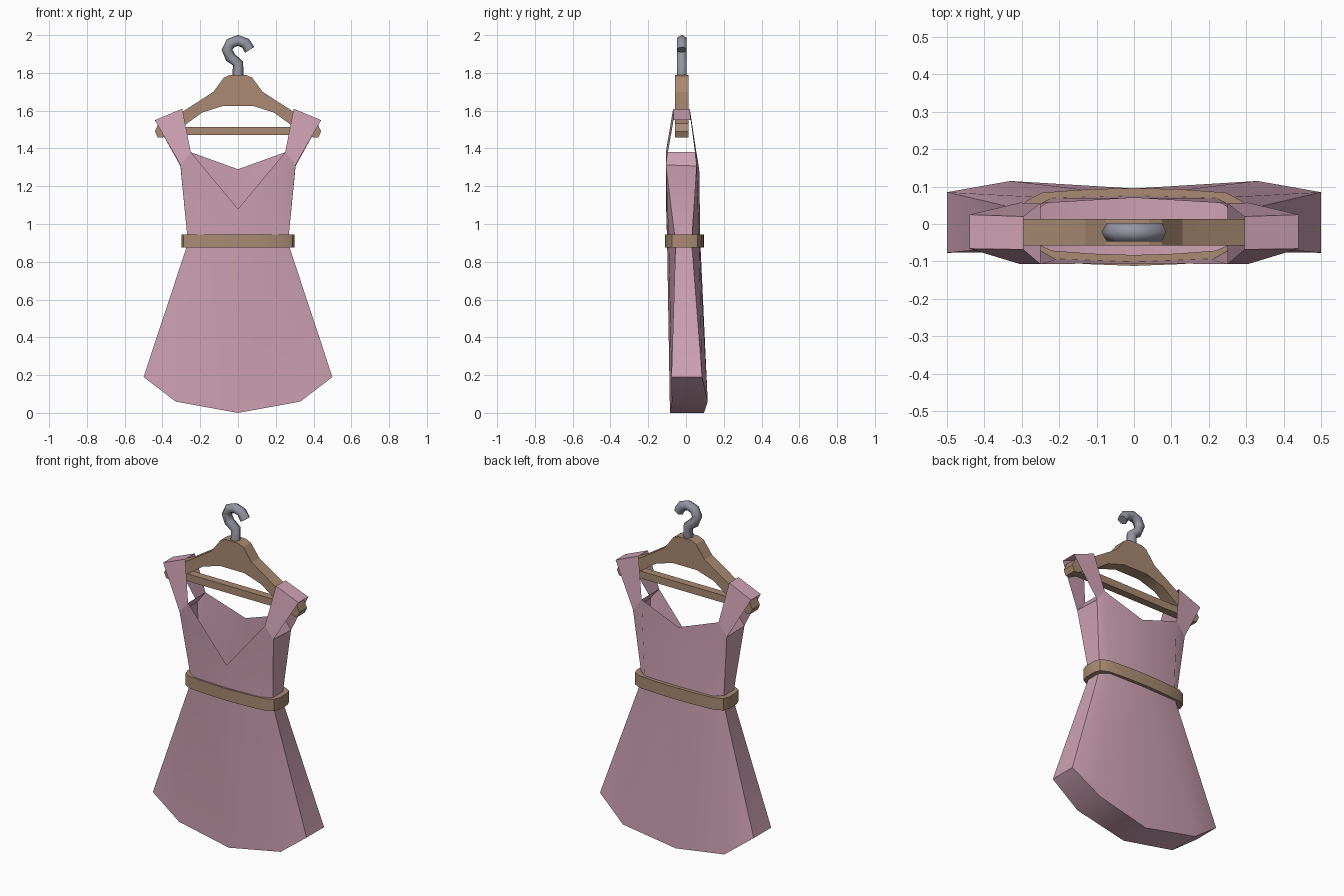
import bpy, bmesh, math
from mathutils import Vector

if "Cube" in bpy.data.objects:
    bpy.data.objects.remove(bpy.data.objects["Cube"], do_unlink=True)


def material(name, rgb):
    m = bpy.data.materials.new(name)
    m.use_nodes = True
    m.diffuse_color = (*rgb, 1)
    m.node_tree.nodes["Principled BSDF"].inputs["Base Color"].default_value = (*rgb, 1)
    return m


PINK = material("dusty pink fabric", (0.62, 0.36, 0.45))
TAN = material("tan wood", (0.40, 0.255, 0.17))
GREY = material("grey metal", (0.30, 0.30, 0.36))


def finish(name, bm, mat, angle=35, mirror=False, recalc=True):
    """Turn a bmesh into a shaded object, optionally mirrored across x."""
    if mirror:
        geom = bm.verts[:] + bm.edges[:] + bm.faces[:]
        bmesh.ops.mirror(bm, geom=geom, axis='X', merge_dist=0.0005)
    if recalc:
        bmesh.ops.recalc_face_normals(bm, faces=bm.faces[:])
    mesh = bpy.data.meshes.new(name)
    bm.to_mesh(mesh)
    bm.free()
    mesh.materials.append(mat)
    ob = bpy.data.objects.new(name, mesh)
    bpy.context.collection.objects.link(ob)
    bpy.ops.object.select_all(action='DESELECT')
    ob.select_set(True)
    bpy.context.view_layer.objects.active = ob
    bpy.ops.object.shade_smooth_by_angle(angle=math.radians(angle))
    return ob


def loft(bm, rings, loop=True, close=False):
    """Bridge successive rows of points with quads; returns the vertex rows."""
    rows = [[bm.verts.new(p) for p in r] for r in rings]
    n = len(rows[0])
    pairs = list(zip(rows, rows[1:])) + ([(rows[-1], rows[0])] if close else [])
    for a, b in pairs:
        for i in range(n if loop else n - 1):
            j = (i + 1) % n
            bm.faces.new((a[i], a[j], b[j], b[i]))
    return rows


# Dress: half panels from front centre round the side to back centre
hem = [(0, -.085, 0), (.33, -.075, .06), (.5, -.077, .19),
       (.5, .085, .19), (.33, .115, .06), (0, .095, 0)]
waist = [(0, -.1, .9), (.2, -.092, .9), (.265, -.055, .9),
         (.265, .03, .9), (.22, .07, .9), (0, .076, .9)]
neck = [(0, -.105, 1.08), (.25, -.107, 1.38), (.305, -.107, 1.313),
        (.305, .057, 1.307), (.25, .055, 1.38), (0, .07, 1.29)]
bm = bmesh.new()
rows = loft(bm, [hem, waist, neck], loop=False)
h, t = rows[0], rows[2]
bm.faces.new((h[0], h[5], h[4], h[1]))      # closed hem
bm.faces.new((h[1], h[4], h[3], h[2]))
bm.faces.new((t[1], t[2], t[3], t[4]))      # underarm gusset
finish("dress", bm, PINK, mirror=True)

# Shoulder straps: bands passing over the hanger
bm = bmesh.new()
inner = [neck[1], (.295, -.068, 1.61), (.295, .02, 1.61), neck[4]]
outer = [neck[2], (.44, -.066, 1.55), (.44, .025, 1.55), neck[3]]
loft(bm, [inner, outer], loop=False)
finish("shoulder_straps", bm, PINK, mirror=True)

# Belt: hollow band with rounded ends
half = [(0, -.112), (.13, -.107), (.25, -.096), (.288, -.075), (.30, -.04),
        (.30, .03), (.288, .062), (.245, .084), (.12, .093), (0, .096)]
outline = half + [(-x, y) for x, y in half[-2:0:-1]]
bm = bmesh.new()
loft(bm, [[(x * s, y * w, z) for x, y in outline]
          for s, w, z in ((1, 1, .875), (1, 1, .945), (.88, .74, .945), (.88, .74, .875))],
     close=True)
finish("belt", bm, TAN)

# Hanger body: extruded outline
right = [(.04, 1.79), (.075, 1.775), (.13, 1.70), (.28, 1.603), (.42, 1.532),
         (.44, 1.49), (.425, 1.458), (.40, 1.458), (.28, 1.525), (.19, 1.59), (.08, 1.625)]
profile = right + [(-x, z) for x, z in reversed(right)]
bm = bmesh.new()
for row in loft(bm, [[(x, y, z) for x, z in profile] for y in (-.058, .013)]):
    bm.faces.new(row)
finish("hanger_body", bm, TAN, angle=20)

# Hanger bar
bm = bmesh.new()
bmesh.ops.create_cube(bm, size=1)
for v in bm.verts:
    v.co = Vector((v.co.x * .84, v.co.y * .045 - .022, v.co.z * .043 + 1.493))
finish("hanger_bar", bm, TAN)

# Hook: six-sided tube bent in the front plane
path = [Vector((x, -.022, z)) for x, z in
        ((0, 1.77), (0, 1.85), (-.04, 1.882), (-.058, 1.922), (-.04, 1.957),
         (0, 1.972), (.04, 1.957), (.062, 1.922))]
rings = []
for i, p in enumerate(path):
    d = (path[min(i + 1, len(path) - 1)] - path[max(i - 1, 0)]).normalized()
    side = Vector((d.z, 0, -d.x))
    rings.append([p + .029 * (side * math.cos(k * math.pi / 3)
                              + Vector((0, math.sin(k * math.pi / 3), 0))) for k in range(6)])
bm = bmesh.new()
rows = loft(bm, rings)
bm.faces.new(rows[0])
bm.faces.new(rows[-1])
finish("hook", bm, GREY, angle=62)
